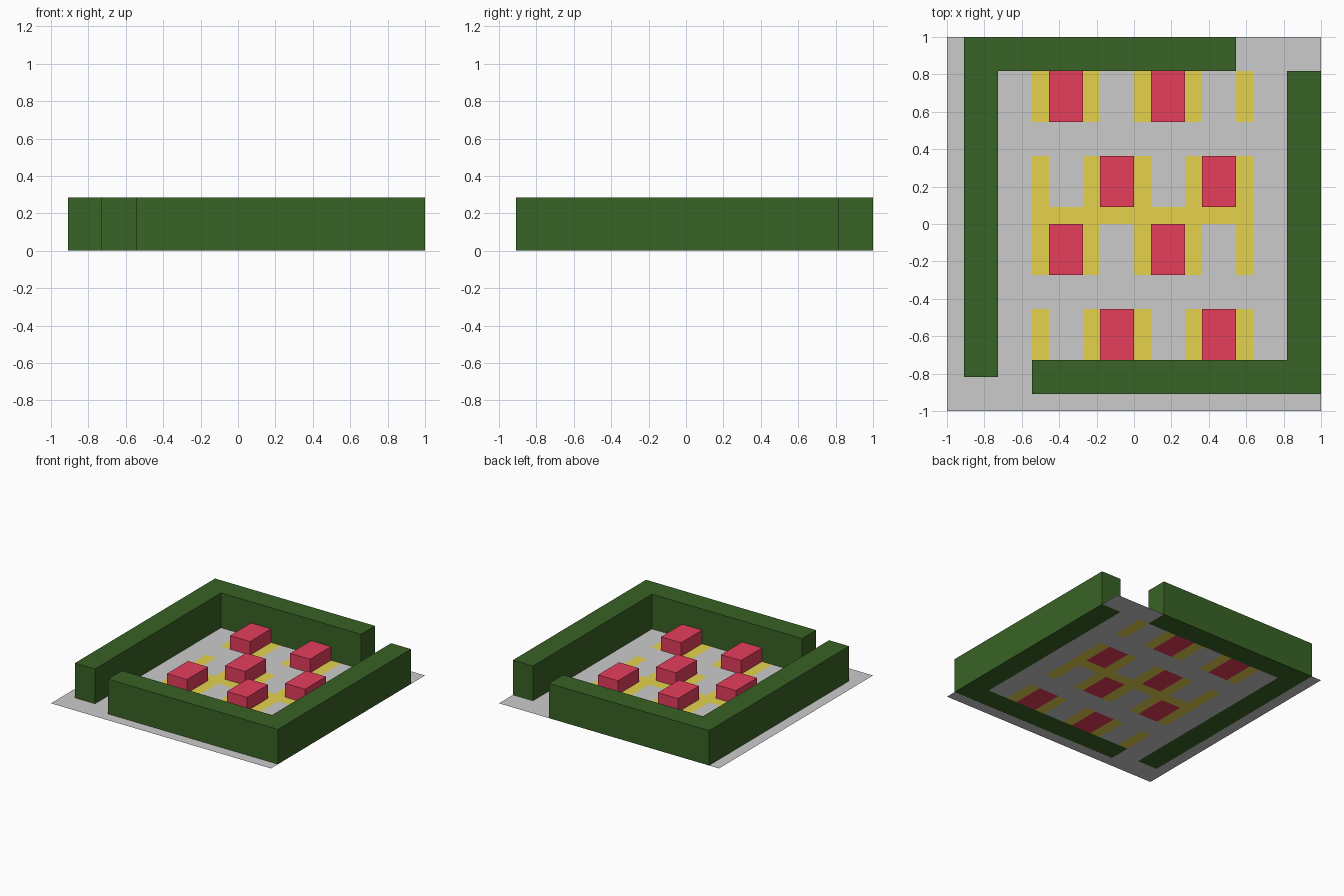
import bpy, bmesh

if "Cube" in bpy.data.objects:
    bpy.data.objects.remove(bpy.data.objects["Cube"])

U = 1 / 11            # one floor cell (floor is 22 x 22 cells)
HEDGE_H, BED_H = 0.286, 0.112


def material(name, rgb):
    m = bpy.data.materials.new(name)
    m.diffuse_color = (*rgb, 1)
    m.use_nodes = True
    m.node_tree.nodes["Principled BSDF"].inputs["Base Color"].default_value = m.diffuse_color
    return m


green = material("hedge_green", (0.041, 0.122, 0.019))
red = material("flower_red", (0.79, 0.048, 0.107))
yellow = material("path_yellow", (0.79, 0.65, 0.073))
grey = material("floor_grey", (0.8, 0.8, 0.8))


def finish(bm, name, mats):
    me = bpy.data.meshes.new(name)
    bm.to_mesh(me)
    bm.free()
    for m in mats:
        me.materials.append(m)
    ob = bpy.data.objects.new(name, me)
    bpy.context.collection.objects.link(ob)
    return ob


def prism(name, outline, height, mat):
    """Closed block raised from a floor outline given in cells."""
    bm = bmesh.new()
    base = bm.faces.new([bm.verts.new((x * U, y * U, 0)) for x, y in outline])
    top = bmesh.ops.extrude_face_region(bm, geom=[base], use_keep_orig=True)["geom"]
    verts = [v for v in top if isinstance(v, bmesh.types.BMVert)]
    bmesh.ops.translate(bm, verts=verts, vec=(0, 0, height))
    bmesh.ops.recalc_face_normals(bm, faces=bm.faces)
    return finish(bm, name, [mat])


# Two L-shaped hedges
prism("hedge_back_left", [(-10, -9), (-8, -9), (-8, 9), (6, 9), (6, 11), (-10, 11)], HEDGE_H, green)
prism("hedge_front_right", [(-6, -10), (11, -10), (11, 9), (9, 9), (9, -8), (-6, -8)], HEDGE_H, green)

# Staggered flower beds, 2 x 3 cells each
beds = [(x, y) for y, xs in ((6, (-5, 1)), (1, (-2, 4)), (-3, (-5, 1)), (-8, (-2, 4))) for x in xs]
for i, (x, y) in enumerate(beds):
    prism(f"flower_bed_{i + 1}", [(x, y), (x + 2, y), (x + 2, y + 3), (x, y + 3)], BED_H, red)


def inside(x, y, x0, x1, y0, y1):
    return x0 < x < x1 and y0 < y < y1


def covered(x, y):
    hedges = [(-10, -8, -9, 11), (-10, 6, 9, 11), (9, 11, -10, 9), (-6, 11, -10, -8)]
    return (any(inside(x, y, *h) for h in hedges)
            or any(inside(x, y, a, a + 2, b, b + 3) for a, b in beds))


def on_path(x, y):
    if inside(x, y, -6, 7, 0, 1):
        return True
    return (any(inside(x, y, a, a + 1, -11, 11) for a in range(-6, 7, 3))
            and any(b < y < b + 3 for b in (6, 1, -3, -8)))


# Flat floor with yellow path cells, open under the raised blocks
bm = bmesh.new()
bmesh.ops.create_grid(bm, x_segments=22, y_segments=22, size=1)
hidden = []
for f in bm.faces:
    c = f.calc_center_median() / U
    if covered(c.x, c.y):
        hidden.append(f)
    elif on_path(c.x, c.y):
        f.material_index = 1
bmesh.ops.delete(bm, geom=hidden, context='FACES')
finish(bm, "floor", [grey, yellow])
